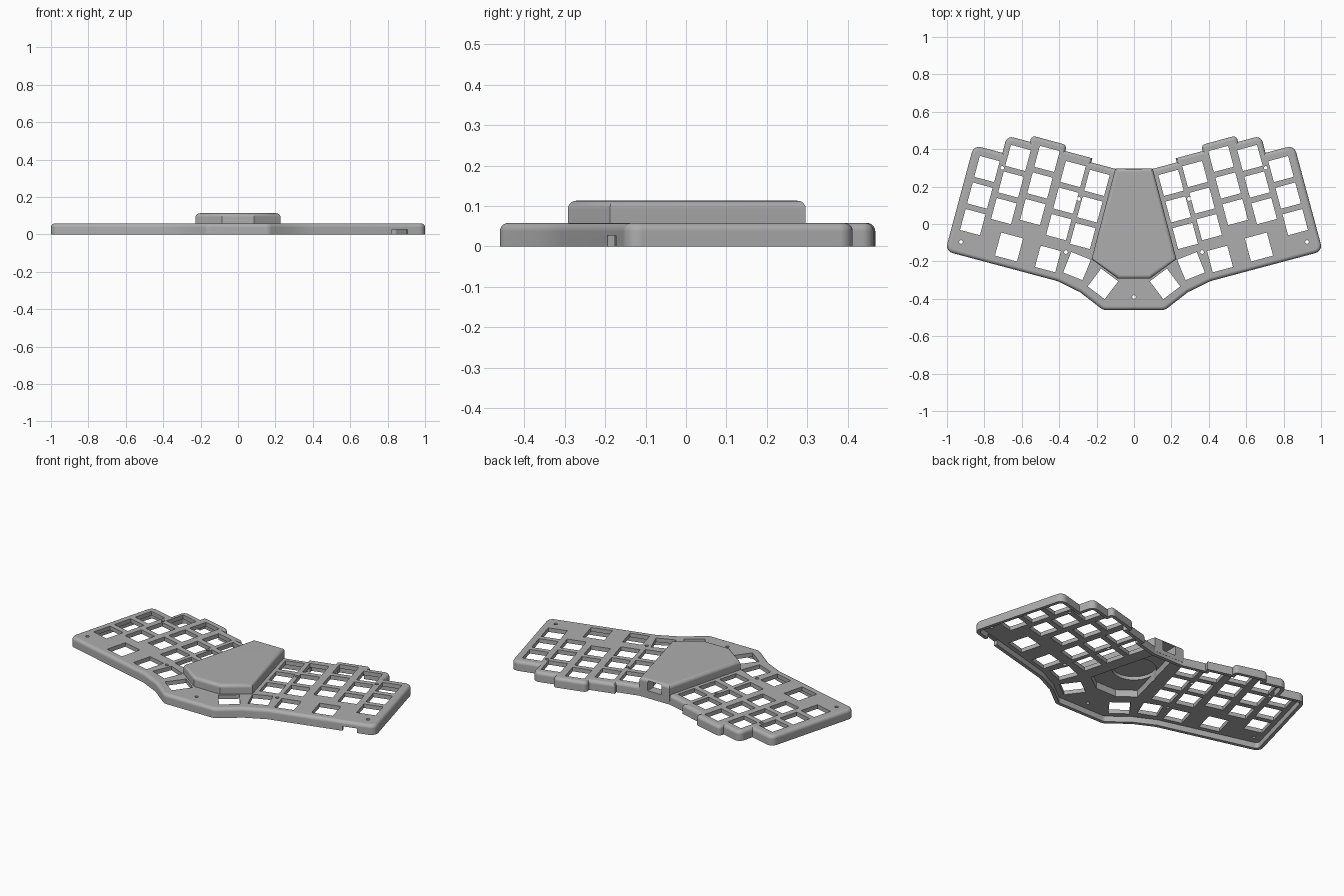
import bpy
import bmesh
from math import sin, cos, tan, pi, radians
from mathutils import Vector, Matrix

if "Cube" in bpy.data.objects:
    bpy.data.objects.remove(bpy.data.objects["Cube"])

grey = bpy.data.materials.new("case grey")
grey.use_nodes = True
colour = (0.42, 0.42, 0.42, 1)
grey.diffuse_color = colour
grey.node_tree.nodes["Principled BSDF"].inputs["Base Color"].default_value = colour


def mirrored(right):
    """Close a right-hand half outline with its mirror image."""
    return right + [(-x, y, r) for x, y, r in reversed(right)]


def rounded(points, steps=6):
    """Turn (x, y, radius) corners into a counter-clockwise rounded loop."""
    loop = []
    for i, (x, y, r) in enumerate(points):
        p = Vector((x, y))
        if r == 0:
            loop.append(p)
            continue
        a = (Vector(points[i - 1][:2]) - p).normalized()
        b = (Vector(points[(i + 1) % len(points)][:2]) - p).normalized()
        half = a.angle(b) / 2
        centre = p + (a + b).normalized() * r / sin(half)
        start = p + a * r / tan(half) - centre
        sweep = pi - 2 * half
        for k in range(steps + 1):
            loop.append(centre + Matrix.Rotation(sweep * k / steps, 2) @ start)
    return loop


def inset(loop, d):
    """Move every side of a counter-clockwise loop inward by d."""
    out = []
    for i, p in enumerate(loop):
        a = (p - loop[i - 1]).normalized()
        b = (loop[(i + 1) % len(loop)] - p).normalized()
        na, nb = Vector((-a.y, a.x)), Vector((-b.y, b.x))
        out.append(p + (na + nb) * d / (1 + na.dot(nb)))
    return out


def loft(bm, rings):
    """Skin a stack of (loop, height) rings and cap both ends."""
    rows = [[bm.verts.new((p.x, p.y, z)) for p in loop] for loop, z in rings]
    n = len(rows[0])
    for low, high in zip(rows, rows[1:]):
        for i in range(n):
            j = (i + 1) % n
            bm.faces.new((low[i], low[j], high[j], high[i]))
    bm.faces.new(rows[0][::-1])
    bm.faces.new(rows[-1])


def make(name, *stacks):
    bm = bmesh.new()
    for rings in stacks:
        loft(bm, rings)
    bmesh.ops.recalc_face_normals(bm, faces=bm.faces)
    mesh = bpy.data.meshes.new(name)
    bm.to_mesh(mesh)
    bm.free()
    mesh.materials.append(grey)
    obj = bpy.data.objects.new(name, mesh)
    bpy.context.collection.objects.link(obj)
    return obj


def domed(loop, bottom, top, r, steps=5):
    """Rings of a slab whose upper rim is rounded over."""
    rings = [(loop, bottom)]
    for k in range(steps + 1):
        t = pi / 2 * k / steps
        rings.append((inset(loop, r * (1 - cos(t))), top - r + r * sin(t)))
    return rings


def box(x, y, w, d, angle, z0, z1):
    turn = Matrix.Rotation(radians(angle), 2)
    corners = ((-1, -1), (1, -1), (1, 1), (-1, 1))
    loop = [Vector((x, y)) + turn @ Vector((i * w / 2, j * d / 2)) for i, j in corners]
    return [(loop, z0), (loop, z1)]


def disc(x, y, r, z0, z1, n=20):
    loop = [Vector((x + r * cos(2 * pi * k / n), y + r * sin(2 * pi * k / n))) for k in range(n)]
    return [(loop, z0), (loop, z1)]


def combine(target, other, operation):
    """Apply a boolean and remove the helper object."""
    mod = target.modifiers.new(operation, "BOOLEAN")
    mod.operation, mod.object, mod.solver = operation, other, "EXACT"
    mod.use_self = True
    bpy.context.view_layer.objects.active = target
    bpy.ops.object.modifier_apply(modifier=mod.name)
    bpy.data.objects.remove(other)


# Case slab with stepped column tops
case_loop = rounded(mirrored([
    (.165, -.46, .05), (.289, -.364, 0), (.41, -.305, 0),
    (1.009, -.145, .04), (.857, .421, .04), (.703, .38, 0),
    (.68, .472, .035), (.556, .439, 0), (.547, .473, .022),
    (.358, .422, .022), (.367, .39, 0), (.222, .351, 0),
    (.229, .329, 0), (.1, .295, 0)]))
case = make("keyboard_case", domed(case_loop, 0, .058, .02))

# Raised centre housing
hump_loop = rounded(mirrored([(.085, -.292, 0), (.227, -.188, 0), (.1, .296, 0)]))
combine(case, make("centre_housing", domed(hump_loop, .02, .113, .02)), "UNION")

# Hollow underside
combine(case, make("case_cavity", [(inset(case_loop, .02), -.05), (inset(case_loop, .02), .034)]), "DIFFERENCE")
pocket = inset(hump_loop, .055)
combine(case, make("housing_cavity", [(pocket, 0), (pocket, .075)]), "DIFFERENCE")
combine(case, make("round_pocket", disc(0, .0, .12, .02, .095, 40)), "DIFFERENCE")

# Key openings, mirrored left and right
keys = [(.668, -.123, .122, 15), (.46, -.187, .112, 15),
        (.305, -.225, .112, 22), (.166, -.32, .114, 37)]
for x, y in ((.786, .294), (.62, .353), (.465, .348), (.326, .267), (.198, .22)):
    keys += [(x + .038 * row, y - .142 * row, .11, 15) for row in range(3)]
openings = []
for x, y, w, angle in keys:
    for side in (1, -1):
        openings.append(box(side * x, y, w, w + .006, side * angle, 0, .2))
combine(case, make("key_cutter", *openings), "DIFFERENCE")

# Screw holes
screws = [disc(0, -.39, .01, 0, .2)]
for x, y in ((.925, -.096), (.705, .3), (.294, .134), (.364, -.15)):
    screws += [disc(side * x, y, .01, 0, .2) for side in (1, -1)]
combine(case, make("screw_cutter", *screws), "DIFFERENCE")

# Rear cable port and front switch notch
combine(case, make("port_cutter", box(0, .27, .09, .16, 0, .045, .103)), "DIFFERENCE")
combine(case, make("notch_cutter", box(.865, -.185, .085, .08, 15, -.05, .027)), "DIFFERENCE")

# Smooth rounded rims, crisp flat faces
bpy.ops.object.select_all(action="DESELECT")
case.select_set(True)
bpy.context.view_layer.objects.active = case
bpy.ops.object.shade_smooth_by_angle(angle=radians(30))
weighted = case.modifiers.new("weighted_normals", "WEIGHTED_NORMAL")
weighted.keep_sharp = True
